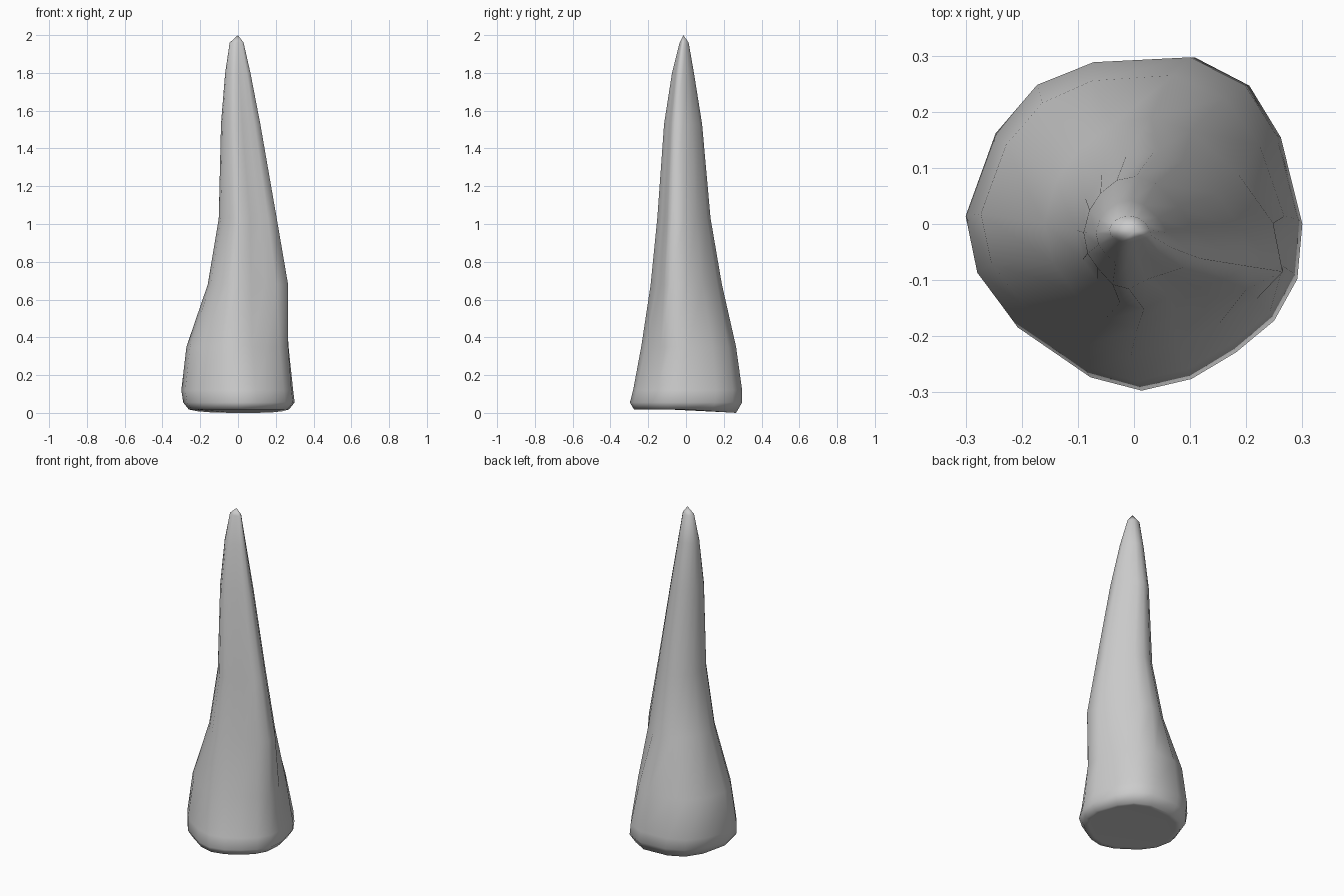
import bpy, bmesh

cube = bpy.data.objects.get("Cube")
if cube:
    bpy.data.objects.remove(cube, do_unlink=True)

# Irregular unit outlines of the base and of the shaft
base = [(1, 0), (.87, .52), (.68, .83), (.35, 1), (-.23, .97), (-.57, .83),
        (-.82, .53), (-1, .02), (-.93, -.33), (-.72, -.62), (-.28, -.92),
        (.03, -1), (.33, -.93), (.6, -.77), (.83, -.58), (.97, -.33)]
shaft = [(.92, 0), (.63, .46), (.23, .87), (-.1, 1), (-.43, .93), (-.71, .7),
         (-.9, .4), (-1, 0), (-.93, -.37), (-.76, -.63), (-.5, -.92),
         (-.22, -1), (.08, -.83), (.41, -.72), (.7, -.62), (1, -.46)]

# Ring profile: height, x extents, y extents, blend from base to shaft outline
rings = [(.018, -.26, .27, -.275, .265, 0),
         (.055, -.29, .3, -.297, .297, 0),
         (.12, -.3, .292, -.28, .297, 0),
         (.35, -.273, .272, -.237, .265, .2),
         (.68, -.16, .265, -.187, .19, 1),
         (1.03, -.102, .205, -.152, .13, 1),
         (1.53, -.09, .118, -.116, .085, 1),
         (1.8, -.068, .066, -.074, .042, .9),
         (1.96, -.044, .03, -.034, .014, .6)]


def add_ring(bm, z, x0, x1, y0, y1, blend, shrink=1):
    verts = []
    for (bu, bv), (su, sv) in zip(base, shaft):
        u = (bu + (su - bu) * blend) * shrink
        v = (bv + (sv - bv) * blend) * shrink
        x = (x0 + x1) / 2 + u * (x1 - x0) / 2
        y = (y0 + y1) / 2 + v * (y1 - y0) / 2
        # The base dips slightly at the back
        dip = .018 * max(0, v) if z < .03 else 0
        verts.append(bm.verts.new((x, y, z - dip)))
    return verts


def bridge(bm, lower, upper):
    n = len(lower)
    for i in range(n):
        j = (i + 1) % n
        bm.faces.new((lower[i], lower[j], upper[j], upper[i]))


# Tapered spike body with a flat base
bm = bmesh.new()
previous = add_ring(bm, *rings[0], shrink=.9)
bm.faces.new(previous[::-1])
for ring in rings:
    current = add_ring(bm, *ring)
    bridge(bm, previous, current)
    previous = current

# Pointed tip
tip = bm.verts.new((0, -.014, 2))
for i, vert in enumerate(previous):
    bm.faces.new((vert, previous[(i + 1) % len(previous)], tip))

bmesh.ops.recalc_face_normals(bm, faces=bm.faces)
for face in bm.faces:
    face.smooth = True
mesh = bpy.data.meshes.new("stone_spike")
bm.to_mesh(mesh)
bm.free()
spike = bpy.data.objects.new("stone_spike", mesh)
bpy.context.collection.objects.link(spike)

# Plain grey stone
grey = bpy.data.materials.new("stone grey")
grey.use_nodes = True
colour = (.6, .6, .6, 1)
grey.diffuse_color = colour
grey.node_tree.nodes["Principled BSDF"].inputs["Base Color"].default_value = colour
mesh.materials.append(grey)
